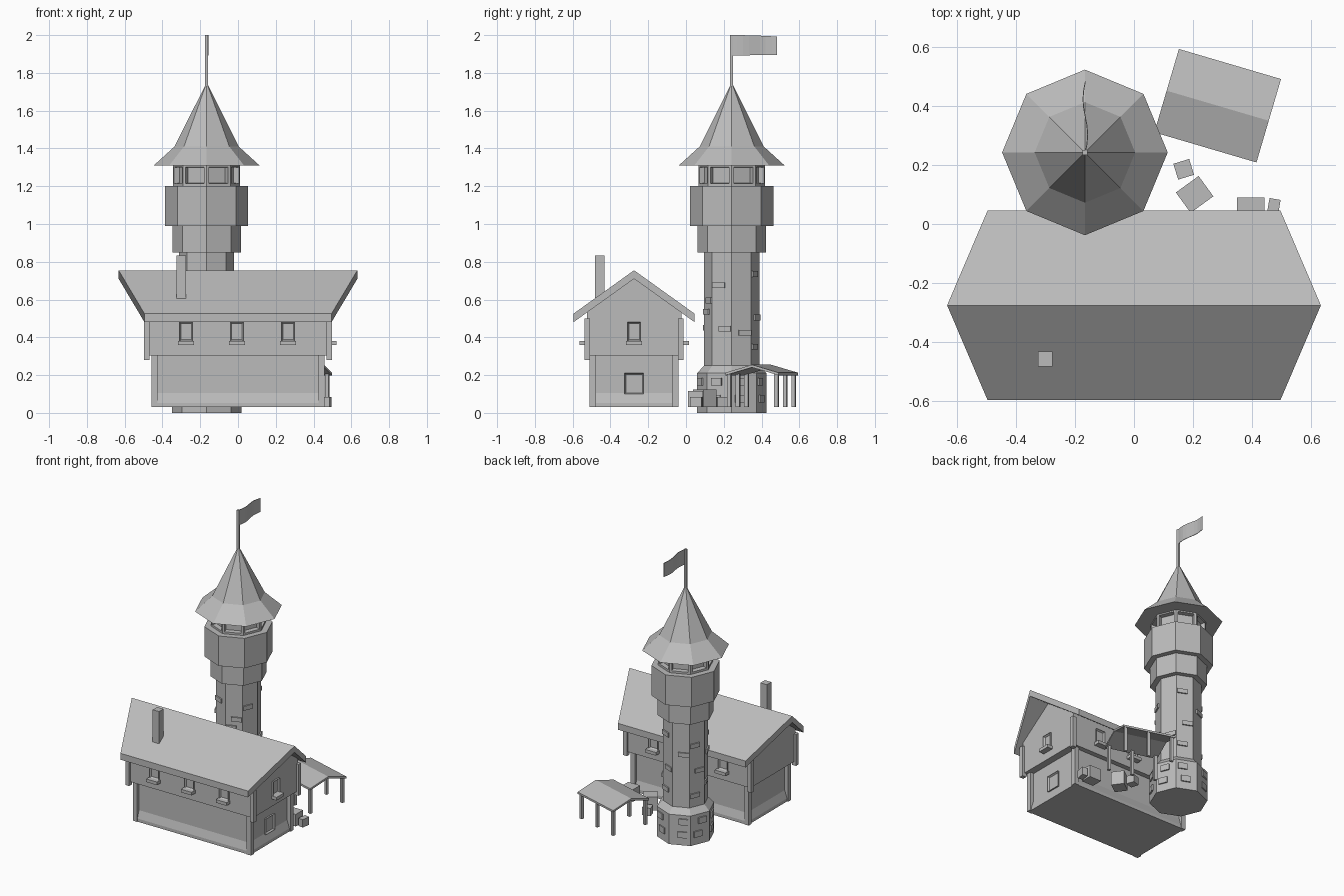
import bpy, bmesh, math, random
from mathutils import Matrix, Vector

if "Cube" in bpy.data.objects:
    bpy.data.objects.remove(bpy.data.objects["Cube"])

GREY = (0.5, 0.5, 0.5, 1)
mat = bpy.data.materials.new("plain grey")
mat.use_nodes = True
mat.diffuse_color = GREY
mat.node_tree.nodes["Principled BSDF"].inputs["Base Color"].default_value = GREY


def finish(name, bm):
    bmesh.ops.recalc_face_normals(bm, faces=bm.faces)
    me = bpy.data.meshes.new(name)
    bm.to_mesh(me)
    bm.free()
    me.materials.append(mat)
    ob = bpy.data.objects.new(name, me)
    bpy.context.collection.objects.link(ob)
    return ob


def box(name, centre, size, angle=0.0, recess=0.0):
    """Box turned about z; recess insets and sinks its local -y face."""
    bm = bmesh.new()
    bmesh.ops.create_cube(bm, size=1)
    bmesh.ops.scale(bm, vec=size, verts=bm.verts)
    if recess:
        bmesh.ops.recalc_face_normals(bm, faces=bm.faces)
        face = [f for f in bm.faces if f.normal.y < -0.9]
        bmesh.ops.inset_region(bm, faces=face, thickness=recess, depth=0)
        for v in face[0].verts:
            v.co.y += size[1] * 0.8
    bm.transform(Matrix.Translation(centre) @ Matrix.Rotation(math.radians(angle), 4, 'Z'))
    return finish(name, bm)


def loft(name, rings):
    """Closed skin through rings that have the same number of points."""
    bm = bmesh.new()
    loops = [[bm.verts.new(p) for p in ring] for ring in rings]
    n = len(loops[0])
    for a, b in zip(loops, loops[1:]):
        for i in range(n):
            j = (i + 1) % n
            bm.faces.new((a[i], a[j], b[j], b[i]))
    bm.faces.new(loops[0])
    bm.faces.new(loops[-1])
    return finish(name, bm)


# Tower
TX, TY = -0.166, 0.242


def octagon(r, z):
    return [(TX + r * math.cos(k * math.pi / 4), TY + r * math.sin(k * math.pi / 4), z)
            for k in range(8)]


def tower_part(name, *profile):
    return loft(name, [octagon(r, z) for r, z in profile])


tower_part("tower_base", (0.184, 0), (0.184, 0.21), (0.146, 0.25))
tower_part("tower_shaft", (0.146, 0.24), (0.146, 0.86))
tower_part("lower_gallery", (0.182, 0.85), (0.182, 0.99))
tower_part("upper_gallery", (0.22, 0.99), (0.22, 1.2))
tower_part("tower_roof", (0.28, 1.31), (0.17, 1.41), (0.006, 1.737))

# Lookout room with a recessed opening on each side
lookout = tower_part("lookout_room", (0.177, 1.2), (0.177, 1.315))
bm = bmesh.new()
bm.from_mesh(lookout.data)
sides = [f for f in bm.faces if abs(f.normal.z) < 0.1]
bmesh.ops.inset_individual(bm, faces=sides, thickness=0.02, depth=0)
bmesh.ops.inset_individual(bm, faces=sides, thickness=0.004, depth=-0.03)
bm.to_mesh(lookout.data)
bm.free()


# Stones standing proud of the tower sides
def stone(angle, offset, z, radius, size):
    a = math.radians(angle)
    out = Vector((math.cos(a), math.sin(a), 0))
    side = Vector((-out.y, out.x, 0))
    pos = Vector((TX, TY, z)) + out * radius * math.cos(math.pi / 8) + side * offset
    box("tower_stone", pos, (size[0], 0.018, size[1]), angle + 90)


SHAFT_STONES = {-22.5: (0.675, 0.445), 22.5: (0.425,), 67.5: (0.735, 0.505, 0.35),
                112.5: (0.62,), 157.5: (0.68, 0.5, 0.33), 202.5: (0.6, 0.4),
                247.5: (0.7, 0.45), -67.5: (0.595, 0.535)}
random.seed(4)
for k, (angle, heights) in enumerate(SHAFT_STONES.items()):
    for j, z in enumerate(heights):
        stone(angle, (-0.018, 0.018)[(j + k) % 2], z, 0.146, (0.07, 0.03))
    stone(angle, random.uniform(-0.03, 0.03), 0.165, 0.184, (0.06, 0.042))
    stone(angle, random.uniform(-0.03, 0.03), 0.075, 0.184, (0.06, 0.042))

# Flag
box("flag_pole", (TX, TY, 1.86), (0.016, 0.016, 0.28))
bm = bmesh.new()
rows = []
for k in range(9):
    t = k / 8
    x = TX + 0.008 * math.sin(t * 2 * math.pi)
    y, dip = TY + 0.24 * t, 0.008 * t * t
    rows.append([bm.verts.new((x, y, z)) for z in (1.893 + dip * 0.3, 2.0 - dip)])
for a, b in zip(rows, rows[1:]):
    bm.faces.new((a[0], b[0], b[1], a[1]))
flag = finish("flag", bm)
flag.modifiers.new("thickness", 'SOLIDIFY').thickness = 0.003

# House
HY = -0.275


def rect(hx, hy, z):
    return [(sx * hx, HY + sy * hy, z) for sx, sy in ((-1, -1), (1, -1), (1, 1), (-1, 1))]


loft("house_floor", [rect(0.45, 0.232, 0.03), rect(0.45, 0.232, 0.052)])
loft("house_skirt", [rect(0.45, 0.232, 0.052), rect(0.432, 0.216, 0.105)])
loft("lower_walls", [rect(0.432, 0.216, 0.05), rect(0.432, 0.216, 0.31)])
gable = [(-0.25, 0.305), (0.25, 0.305), (0.25, 0.535), (0, 0.715), (-0.25, 0.535)]
loft("upper_walls", [[(x, HY + y, z) for y, z in gable] for x in (-0.482, 0.482)])

# Roof: both slopes, with ends that lean out towards the ridge
roof = [(-0.321, 0.525, 0.495), (0, 0.755, 0.632), (0.321, 0.525, 0.495)]
section = [(y, z, x) for y, z, x in roof] + [(y, z - 0.045, x) for y, z, x in reversed(roof)]
loft("house_roof", [[(s * x, HY + y, z) for y, z, x in section] for s in (-1, 1)])
box("chimney", (-0.3, -0.457, 0.7), (0.05, 0.05, 0.265))

# Corner posts on both floors
for sx in (-1, 1):
    for sy in (-1, 1):
        box("lower_post", (sx * 0.442, HY + sy * 0.219, 0.17), (0.034, 0.034, 0.28))
        box("upper_post", (sx * 0.483, HY + sy * 0.248, 0.39), (0.03, 0.03, 0.22))


# Windows with sills
def window(x, y, angle):
    out = Matrix.Rotation(math.radians(angle), 3, 'Z') @ Vector((0, -1, 0))
    pos = Vector((x, y, 0.43))
    box("window", pos + out * 0.002, (0.07, 0.02, 0.1), angle, 0.014)
    box("window_sill", pos + out * 0.018 - Vector((0, 0, 0.06)), (0.084, 0.044, 0.022), angle)


for x in (-0.275, -0.006, 0.265):
    window(x, HY - 0.25, 0)
    window(x, HY + 0.25, 180)
window(0.482, HY, 90)
box("lower_window", (0.434, HY, 0.155), (0.1, 0.02, 0.11), 90, 0.012)

# Open shed with six posts
SHED = Matrix.Translation((0.283, 0.4, 0)) @ Matrix.Rotation(math.radians(-16.4), 4, 'Z')
shed_section = [(-0.147, 0.213), (0, 0.255), (0.147, 0.213),
                (0.147, 0.199), (0, 0.241), (-0.147, 0.199)]
loft("shed_roof", [[SHED @ Vector((x, y, z)) for y, z in shed_section] for x in (-0.18, 0.18)])
for x in (-0.16, 0, 0.16):
    for y in (-0.13, 0.13):
        box("shed_post", SHED @ Vector((x, y, 0.118)), (0.02, 0.02, 0.176), -16.4)

# Crates behind the house
for x, y, w, d, h, angle in ((0.168, 0.185, 0.056, 0.056, 0.055, 17),
                             (0.205, 0.1, 0.095, 0.085, 0.095, 36),
                             (0.395, 0.05, 0.092, 0.08, 0.085, 0),
                             (0.472, 0.055, 0.038, 0.06, 0.055, -10)):
    box("crate", (x, y, 0.03 + h / 2), (w, d, h), angle)
